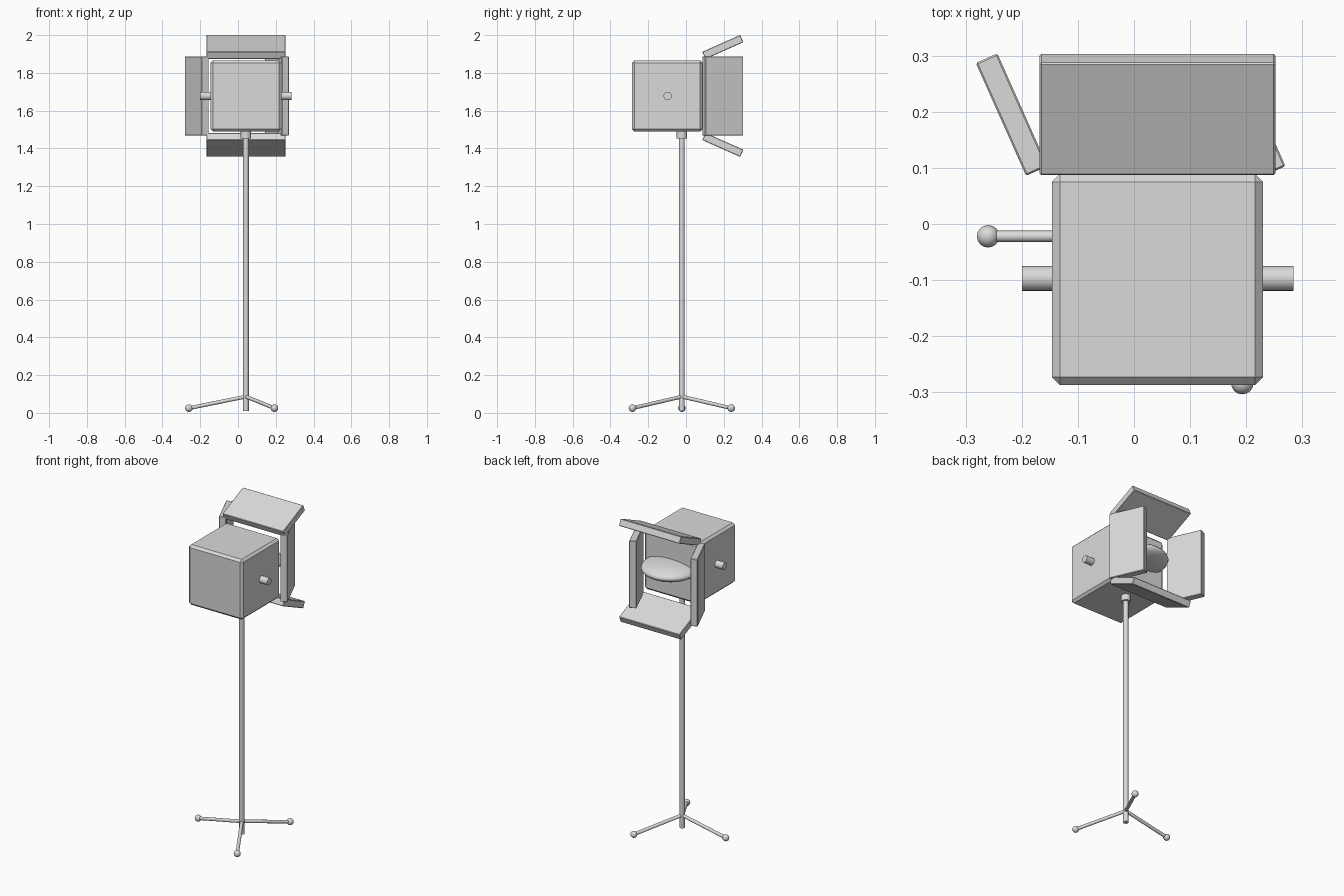
import bpy
from math import radians, cos, sin
from mathutils import Vector

if "Cube" in bpy.data.objects:
    bpy.data.objects.remove(bpy.data.objects["Cube"], do_unlink=True)

grey = bpy.data.materials.new("light_grey")
grey.use_nodes = True
colour = (0.7, 0.7, 0.7, 1)
grey.diffuse_color = colour
grey.node_tree.nodes["Principled BSDF"].inputs["Base Color"].default_value = colour

CX, PY, LAMP_Z = 0.042, -0.022, 1.678


def finish(name, smooth=False):
    obj = bpy.context.object
    obj.name = name
    obj.data.materials.append(grey)
    if smooth:
        bpy.ops.object.shade_smooth_by_angle(angle=radians(40))
    return obj


def box(name, loc, size, bevel, rot=(0, 0, 0)):
    bpy.ops.mesh.primitive_cube_add(size=1, location=loc)
    obj = finish(name)
    obj.scale = size
    bpy.ops.object.transform_apply(location=False, rotation=False, scale=True)
    obj.rotation_euler = rot
    mod = obj.modifiers.new("edge_bevel", "BEVEL")
    mod.width = bevel
    mod.segments = 1


def rod(name, start, end, radius):
    a, b = Vector(start), Vector(end)
    bpy.ops.mesh.primitive_cylinder_add(vertices=24, radius=radius, depth=(b - a).length,
                                        location=(a + b) / 2)
    obj = finish(name, True)
    obj.rotation_euler = (b - a).to_track_quat("Z", "Y").to_euler()


def ball(name, loc, radius, scale=(1, 1, 1), segments=16):
    bpy.ops.mesh.primitive_uv_sphere_add(segments=segments, ring_count=segments // 2,
                                         radius=radius, location=loc)
    finish(name, True).scale = scale


# Stand: pole, collar and three splayed legs with ball feet
rod("pole", (CX, PY, 0.01), (CX, PY, 1.47), 0.015)
rod("collar", (CX, PY, 1.452), (CX, PY, 1.5), 0.028)
for i in range(3):
    a = radians(180 + 120 * i)
    foot = (CX + 0.302 * cos(a), PY + 0.302 * sin(a), 0.025)
    rod(f"leg_{i + 1}", (CX, PY, 0.086), foot, 0.01)
    ball(f"foot_{i + 1}", foot, 0.02)

# Lamp housing with a bulging lens and side knobs
box("housing", (CX, -0.099, LAMP_Z), (0.376, 0.376, 0.376), 0.014)
ball("lens", (CX, 0.09, LAMP_Z), 0.17, (1, 1, 0.3), 32)
for side, label in ((-1, "right"), (1, "left")):
    rod(f"{label}_knob", (CX + side * 0.17, -0.097, LAMP_Z),
        (CX + side * 0.242, -0.097, LAMP_Z), 0.022)

# Barn doors: top and bottom open outwards, the side pair lie parallel
tilt = radians(24)
for side, label in ((1, "top"), (-1, "bottom")):
    box(f"{label}_flap", (CX, 0.195, LAMP_Z + side * 0.259),
        (0.42, 0.22, 0.042), 0.003, (side * tilt, 0, 0))
for x, label in ((-0.218, "right"), (0.206, "left")):
    box(f"{label}_flap", (x, 0.195, LAMP_Z), (0.042, 0.22, 0.42), 0.003, (0, 0, tilt))
